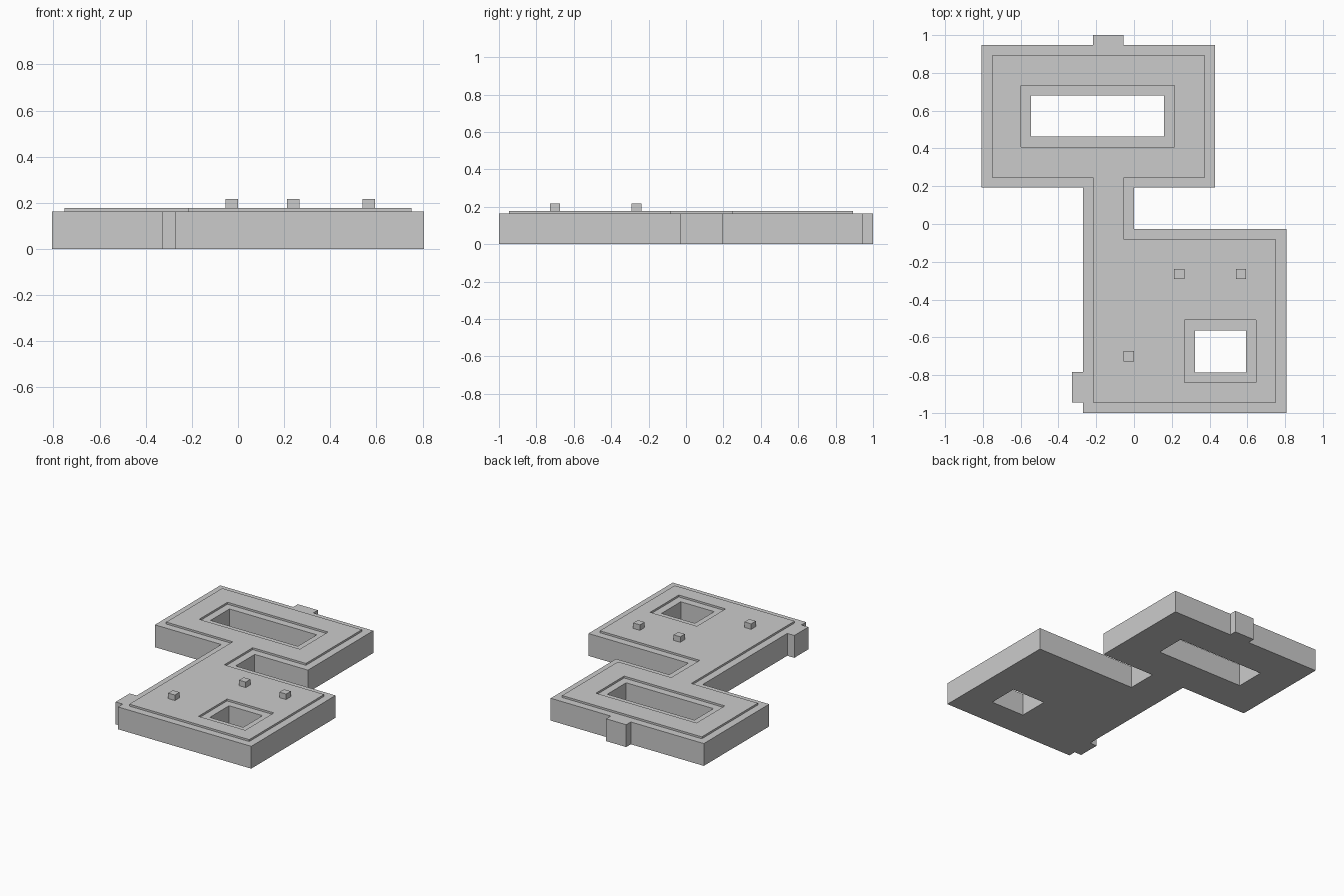
import bpy, bmesh
from mathutils import Vector

if "Cube" in bpy.data.objects:
    bpy.data.objects.remove(bpy.data.objects["Cube"])

BODY_TOP, ROOF_TOP, VENT_TOP = 0.163, 0.177, 0.217
INSET = 0.054


def rect(x0, x1, y0, y1):
    return [(x0, y0), (x1, y0), (x1, y1), (x0, y1)]


def inset(loop, d):
    """Shift every edge of a right-angled loop to its left by d."""
    out = []
    n = len(loop)
    for i in range(n):
        p = Vector(loop[i])
        a = (p - Vector(loop[i - 1])).normalized()
        b = (Vector(loop[(i + 1) % n]) - p).normalized()
        out.append(p + d * Vector((-a.y - b.y, a.x + b.x)))
    return out


def slab(name, loops, z0, z1):
    """Closed slab; the first loop is the outline, the others are holes."""
    bm = bmesh.new()
    edges = []
    for loop in loops:
        vs = [bm.verts.new((p[0], p[1], z0)) for p in loop]
        edges += [bm.edges.new((vs[i - 1], vs[i])) for i in range(len(vs))]
    bmesh.ops.triangle_fill(bm, edges=edges, use_beauty=True, use_dissolve=False)
    geom = bmesh.ops.extrude_face_region(bm, geom=bm.faces[:])["geom"]
    top = [v for v in geom if isinstance(v, bmesh.types.BMVert)]
    bmesh.ops.translate(bm, verts=top, vec=(0, 0, z1 - z0))
    bmesh.ops.recalc_face_normals(bm, faces=bm.faces[:])
    mesh = bpy.data.meshes.new(name)
    bm.to_mesh(mesh)
    bm.free()
    ob = bpy.data.objects.new(name, mesh)
    bpy.context.collection.objects.link(ob)
    return ob


# Footprint: two wings joined by a neck (counter-clockwise)
outline = [(-0.27, -1), (0.807, -1), (0.807, -0.027), (0, -0.027),
           (0, 0.193), (0.43, 0.193), (0.43, 0.947), (-0.807, 0.947),
           (-0.807, 0.193), (-0.27, 0.193)]
# Courtyards run clockwise so the inset widens them
courts = [rect(-0.545, 0.16, 0.462, 0.68)[::-1],
          rect(0.322, 0.592, -0.785, -0.563)[::-1]]
loops = [outline] + courts

# Main body and raised roof panel
slab("building_body", loops, 0, BODY_TOP)
slab("roof_panel", [inset(l, INSET) for l in loops], BODY_TOP, ROOF_TOP)

# Projecting bays
slab("back_bay", [rect(-0.217, -0.055, 0.947, 1.0)], 0, BODY_TOP)
slab("side_bay", [rect(-0.327, -0.27, -0.945, -0.783)], 0, BODY_TOP)

# Roof vents
for i, (x, y) in enumerate([(0.24, -0.265), (0.566, -0.265), (-0.028, -0.7)]):
    r = 0.027
    slab(f"roof_vent_{i + 1}", [rect(x - r, x + r, y - r, y + r)], ROOF_TOP, VENT_TOP)
